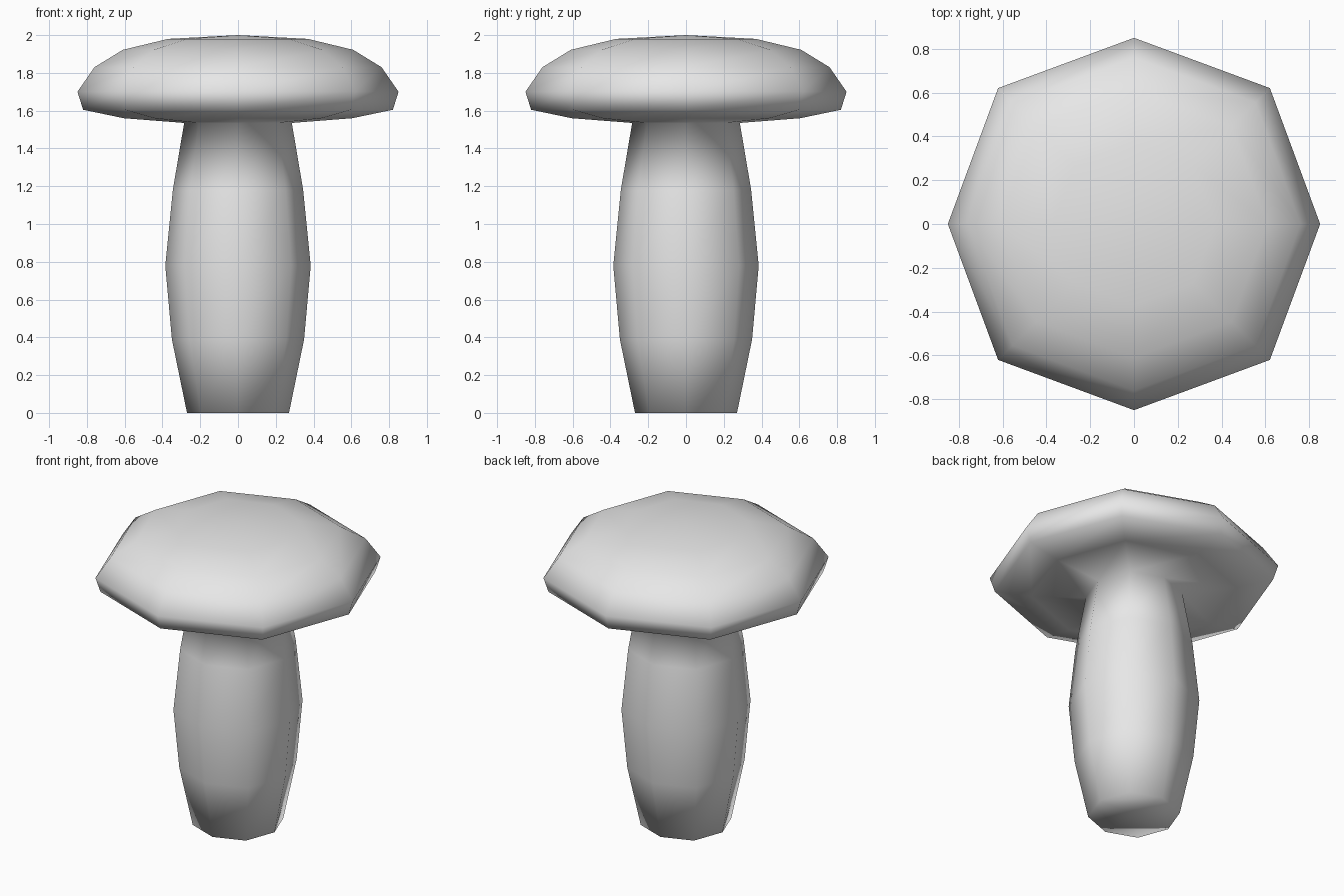
import bpy
import bmesh

cube = bpy.data.objects.get("Cube")
if cube:
    bpy.data.objects.remove(cube, do_unlink=True)

# Single plain grey
grey = bpy.data.materials.new("plain grey")
grey.use_nodes = True
grey.diffuse_color = (0.8, 0.8, 0.8, 1)
grey.node_tree.nodes["Principled BSDF"].inputs["Base Color"].default_value = (0.8, 0.8, 0.8, 1)

# Radius and height of each ring, from the foot up
STEM = [(0.27, 0), (0.35, 0.39), (0.385, 0.78), (0.345, 1.18), (0.285, 1.535)]
CAP = [(0.605, 1.56), (0.82, 1.605), (0.85, 1.70), (0.76, 1.83), (0.61, 1.922), (0.37, 1.98)]
DIAGONAL = 0.73  # corner offset that makes the rounded-square octagon
DIRECTIONS = [(1, 0), (DIAGONAL, DIAGONAL), (0, 1), (-DIAGONAL, DIAGONAL),
              (-1, 0), (-DIAGONAL, -DIAGONAL), (0, -1), (DIAGONAL, -DIAGONAL)]


def close_end(bm, ring, height, upward):
    """Close a ring with four quads that meet in the centre."""
    centre = bm.verts.new((0, 0, height))
    for i in range(0, 8, 2):
        corners = [centre] + [ring[(i + k) % 8] for k in range(3)]
        bm.faces.new(corners if upward else corners[::-1])


# Stem and cap form one continuous skin
bm = bmesh.new()
rings = [[bm.verts.new((x * r, y * r, z)) for x, y in DIRECTIONS] for r, z in STEM + CAP]
for low, high in zip(rings, rings[1:]):
    for i in range(8):
        j = (i + 1) % 8
        bm.faces.new((low[i], low[j], high[j], high[i]))
close_end(bm, rings[0], 0, False)
close_end(bm, rings[-1], 2, True)
bmesh.ops.recalc_face_normals(bm, faces=bm.faces)
for face in bm.faces:
    face.smooth = True

mesh = bpy.data.meshes.new("mushroom")
bm.to_mesh(mesh)
bm.free()
mesh.materials.append(grey)
mushroom = bpy.data.objects.new("mushroom", mesh)
bpy.context.collection.objects.link(mushroom)
